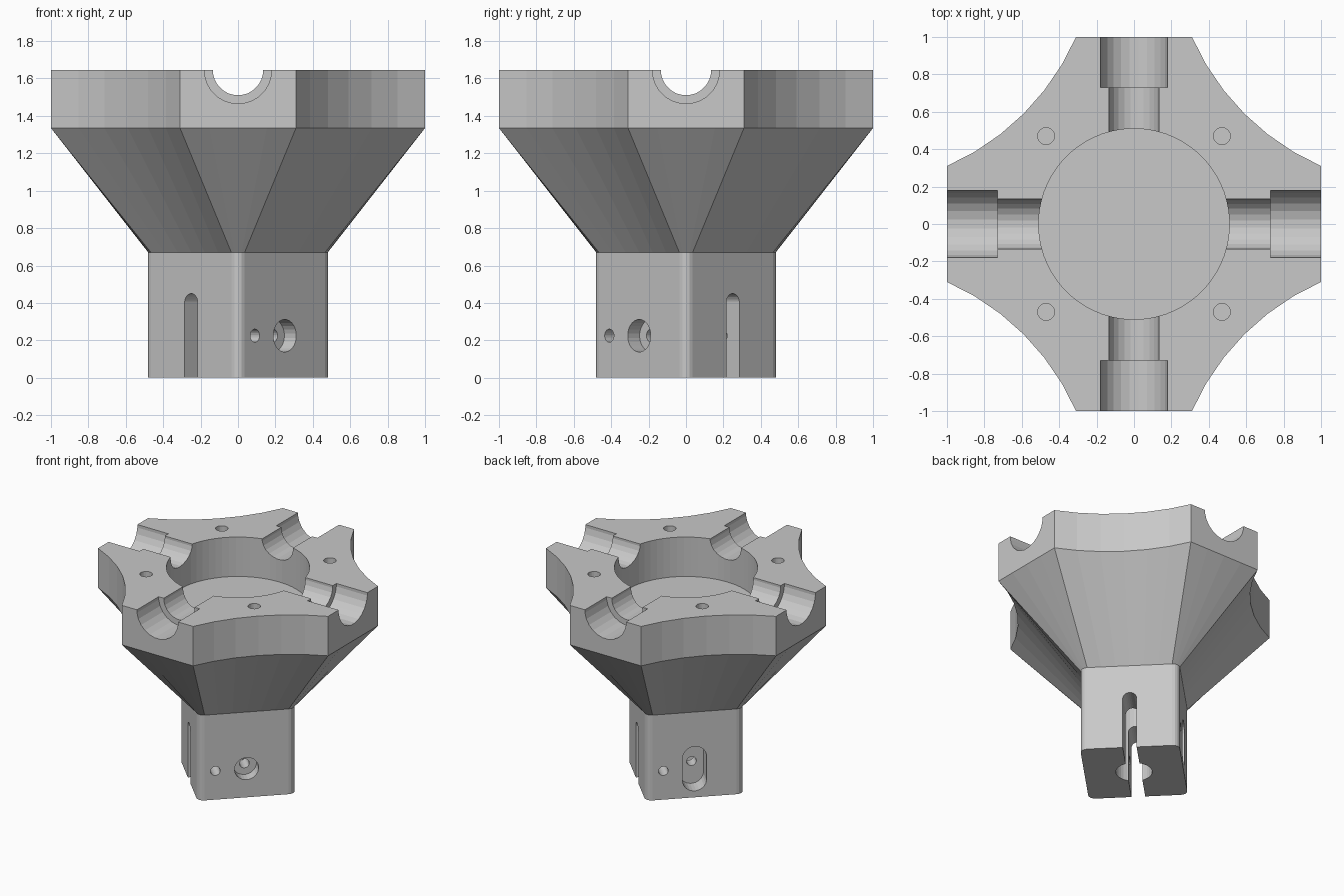
import bpy, bmesh
from math import sin, cos, pi, radians, sqrt, asin
from mathutils import Vector, Matrix

cube = bpy.data.objects.get("Cube")
if cube:
    bpy.data.objects.remove(cube, do_unlink=True)

grey = bpy.data.materials.new("plain grey")
grey.use_nodes = True
grey.diffuse_color = (0.58, 0.58, 0.58, 1)
grey.node_tree.nodes["Principled BSDF"].inputs["Base Color"].default_value = (0.58, 0.58, 0.58, 1)

UP = Vector((0, 0, 1))
HALF = 0.354        # stem half width
FILLET = 0.05       # stem corner rounding
ARM = 0.31          # half width of each arm end
STEPS = 6           # facets in each notch
CORNER = 4          # facets in each stem corner
Z_NECK, Z_PLATE, Z_TOP = 0.67, 1.335, 1.645


def new_object(name, bm):
    bmesh.ops.recalc_face_normals(bm, faces=bm.faces[:])
    mesh = bpy.data.meshes.new(name)
    bm.to_mesh(mesh)
    bm.free()
    mesh.materials.append(grey)
    obj = bpy.data.objects.new(name, mesh)
    bpy.context.collection.objects.link(obj)
    return obj


def four_turns(quarter):
    return [Matrix.Rotation(q * pi / 2, 2) @ p for q in range(4) for p in quarter]


# Plate outline: concave notch, then straight arm end
def plate_outline():
    radius = 1.34
    half_chord = (1 - ARM) / sqrt(2)
    spread = asin(half_chord / radius)
    k = (1 + ARM) / 2 + radius * cos(spread) / sqrt(2)
    pts = []
    for i in range(STEPS + 1):
        a = radians(225) + spread * (1 - 2 * i / STEPS)
        pts.append(Vector((k + radius * cos(a), k + radius * sin(a))))
    pts += [Vector((ARM * (1 - 2 * j / CORNER), 1)) for j in range(1, CORNER)]
    return four_turns(pts)


# Stem outline: straight side, then rounded corner
def stem_outline():
    c = (HALF - FILLET) * sqrt(2)

    def corner(j):
        a = pi / 4 + pi / 2 * j / CORNER
        return Vector((FILLET * cos(a), c + FILLET * sin(a)))
    end = corner(0)
    start = Vector((end.y, end.x))
    pts = [start.lerp(end, i / STEPS) for i in range(STEPS + 1)]
    pts += [corner(j) for j in range(1, CORNER)]
    return four_turns(pts)


# Body: square stem lofted into the four-armed plate
bm = bmesh.new()
stem, plate = stem_outline(), plate_outline()
rings = [[bm.verts.new((p.x, p.y, z)) for p in outline]
         for outline, z in ((stem, 0), (stem, Z_NECK), (plate, Z_PLATE), (plate, Z_TOP))]
n = len(stem)
for low, high in zip(rings, rings[1:]):
    for i in range(n):
        j = (i + 1) % n
        bm.faces.new((low[i], low[j], high[j], high[i]))
bm.faces.new(rings[0][::-1])
bm.faces.new(rings[-1])
body = new_object("hub_body", bm)


# Cut a round or elongated hole running along a direction
def cut(name, axis, near, far, radius, centre=(0, 0), stretch=0, segs=24):
    axis = Vector(axis).normalized()
    side = Vector((1, 0, 0)) if abs(axis.z) > 0.9 else UP.cross(axis)
    rise = axis.cross(side)
    bm = bmesh.new()
    loops = []
    for d in (near, far):
        loop = []
        for i in range(segs):
            a = 2 * pi * (i + 0.5) / segs
            u = centre[0] + radius * cos(a)
            v = centre[1] + radius * sin(a) + (stretch if sin(a) > 0 else -stretch)
            loop.append(bm.verts.new(side * u + rise * v + axis * d))
        loops.append(loop)
    for i in range(segs):
        j = (i + 1) % segs
        bm.faces.new((loops[0][i], loops[0][j], loops[1][j], loops[1][i]))
    bm.faces.new(loops[0][::-1])
    bm.faces.new(loops[1])
    cutter = new_object(name, bm)
    cutter.hide_render = True
    mod = body.modifiers.new(name, 'BOOLEAN')
    mod.operation = 'DIFFERENCE'
    mod.solver = 'EXACT'
    mod.object = cutter
    bpy.context.view_layer.objects.active = body
    bpy.ops.object.modifier_apply(modifier=mod.name)
    bpy.data.objects.remove(cutter, do_unlink=True)


# Central bowl and stepped channels along the arms
cut("bowl", UP, Z_PLATE, 2, 0.51, segs=64)
for x, y in ((1, 0), (0, 1), (-1, 0), (0, -1)):
    cut("channel", (x, y, 0), 0.3, 0.9, 0.135, (0, Z_TOP))
    cut("channel_mouth", (x, y, 0), 0.73, 1.2, 0.18, (0, Z_TOP))

# Screw holes in the plate
for x in (-0.47, 0.47):
    for y in (-0.47, 0.47):
        cut("plate_hole", UP, Z_PLATE + 0.05, 2, 0.045, (x, y))

# Stem bore and clamping slot
cut("stem_bore", UP, -0.2, 0.69, 0.13, segs=32)
cut("clamp_slot", (1, 1, 0), -0.7, 0.7, 0.05, (0, 0.1), stretch=0.3)

# Clamp bolt hole, bolt head recess, nut recess and small side holes
front, back = (1, -1, 0), (-1, 1, 0)
cut("bolt_hole", front, -0.6, 0.6, 0.035, (0, 0.225))
cut("head_recess", front, HALF - 0.09, 0.6, 0.087, (0, 0.225))
cut("nut_recess", back, HALF - 0.13, 0.6, 0.087, (0, 0.225), stretch=0.088)
for axis in (front, back):
    cut("side_hole", axis, 0.02, 0.6, 0.035, (-0.226, 0.225))

for poly in body.data.polygons:
    poly.use_smooth = False
    poly.material_index = 0
